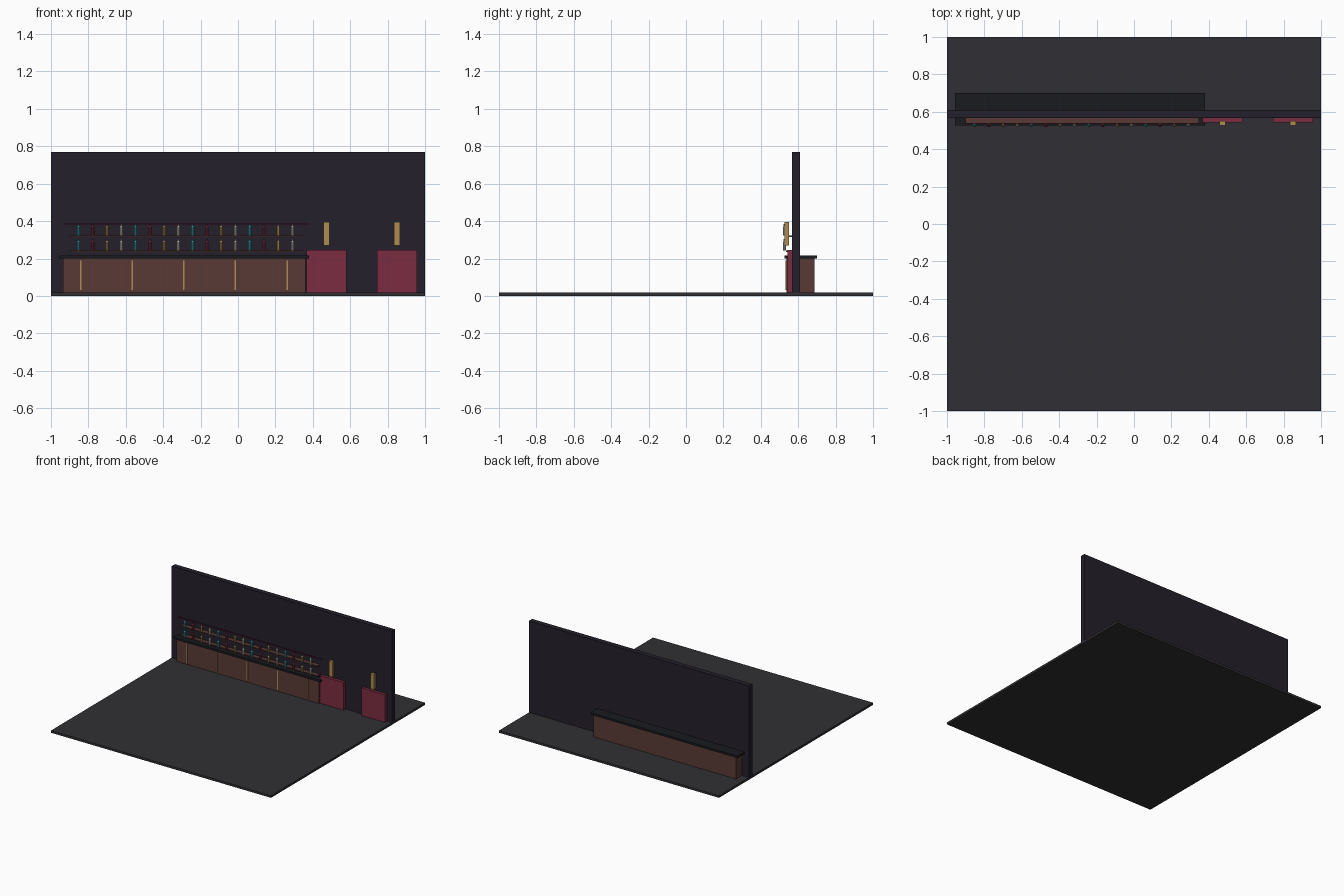
import bpy, bmesh

if "Cube" in bpy.data.objects:
    bpy.data.objects.remove(bpy.data.objects["Cube"])

mats = {}
COLORS = {
    "floor": (0.030, 0.028, 0.033), "wall": (0.017, 0.014, 0.024),
    "wood": (0.10, 0.042, 0.035), "counter": (0.010, 0.011, 0.014),
    "crimson": (0.20, 0.025, 0.052), "gold": (0.42, 0.27, 0.08),
    "teal": (0.035, 0.35, 0.40), "cream": (0.50, 0.47, 0.40),
    "neon": (0.24, 0.02, 0.07),
}


def material(name):
    if name not in mats:
        mats[name] = bpy.data.materials.new(name)
        mats[name].diffuse_color = (*COLORS[name], 1)
    return mats[name]


def finish(name, bm, color):
    mesh = bpy.data.meshes.new(name)
    bm.to_mesh(mesh)
    bm.free()
    mesh.materials.append(material(color))
    ob = bpy.data.objects.new(name, mesh)
    bpy.context.collection.objects.link(ob)
    return ob


def box(name, color, x, y, z):
    """Box from (min, max) pairs."""
    bm = bmesh.new()
    bmesh.ops.create_cube(bm, size=1)
    for v in bm.verts:
        v.co = [r[0] + (c + 0.5) * (r[1] - r[0]) for c, r in zip(v.co, (x, y, z))]
    return finish(name, bm, color)


def bottle(name, color, x, y, z):
    """Lathed body, shoulder and neck."""
    profile = [(0.009, 0), (0.009, 0.045), (0.004, 0.052), (0.004, 0.062)]
    bm = bmesh.new()
    verts = [bm.verts.new((r, 0, h)) for r, h in [(0, 0)] + profile + [(0, 0.062)]]
    edges = [bm.edges.new(p) for p in zip(verts, verts[1:])]
    bmesh.ops.spin(bm, geom=verts + edges, axis=(0, 0, 1), cent=(0, 0, 0),
                   angle=6.283185307, steps=10)
    bmesh.ops.remove_doubles(bm, verts=bm.verts, dist=1e-5)
    bmesh.ops.recalc_face_normals(bm, faces=bm.faces)
    ob = finish(name, bm, color)
    ob.location = (x, y, z)


# Room
box("floor", "floor", (-1, 1), (-1, 1), (0, 0.018))
box("back_wall", "wall", (-1, 1), (0.568, 0.61), (0.004, 0.77))

# Bar passing through the wall
box("bar_body", "wood", (-0.936, 0.362), (0.536, 0.687), (0.018, 0.202))
box("bar_counter", "counter", (-0.957, 0.38), (0.526, 0.70), (0.200, 0.217))
for i in range(5):
    x = -0.84 + i * 0.2755
    box(f"bar_trim_{i}", "gold", (x - 0.004, x + 0.004), (0.531, 0.54), (0.032, 0.19))

# Bottle shelves
for i, z in enumerate((0.238, 0.318)):
    box(f"shelf_{i}", "wood", (-0.90, 0.347), (0.534, 0.572), (z - 0.004, z + 0.005))
    for j in range(16):
        color = ("teal", "crimson", "gold", "cream")[j % 4]
        bottle(f"bottle_{i}_{j}", color, -0.853 + j * 0.0763, 0.526, z + 0.005)

# Light strip above the bottles
box("light_strip", "neon", (-0.93, 0.385), (0.536, 0.541), (0.382, 0.387))

# Booth backs and wall lamps
for i, x in enumerate((0.472, 0.85)):
    box(f"booth_back_{i}", "crimson", (x - 0.107, x + 0.107), (0.544, 0.572), (0.018, 0.245))
    box(f"wall_lamp_{i}", "gold", (x - 0.016, x + 0.016), (0.527, 0.552), (0.27, 0.395))

for m in bpy.data.materials:
    if m.users and not m.is_grease_pencil:
        m.use_nodes = True
        m.node_tree.nodes["Principled BSDF"].inputs["Base Color"].default_value = m.diffuse_color
